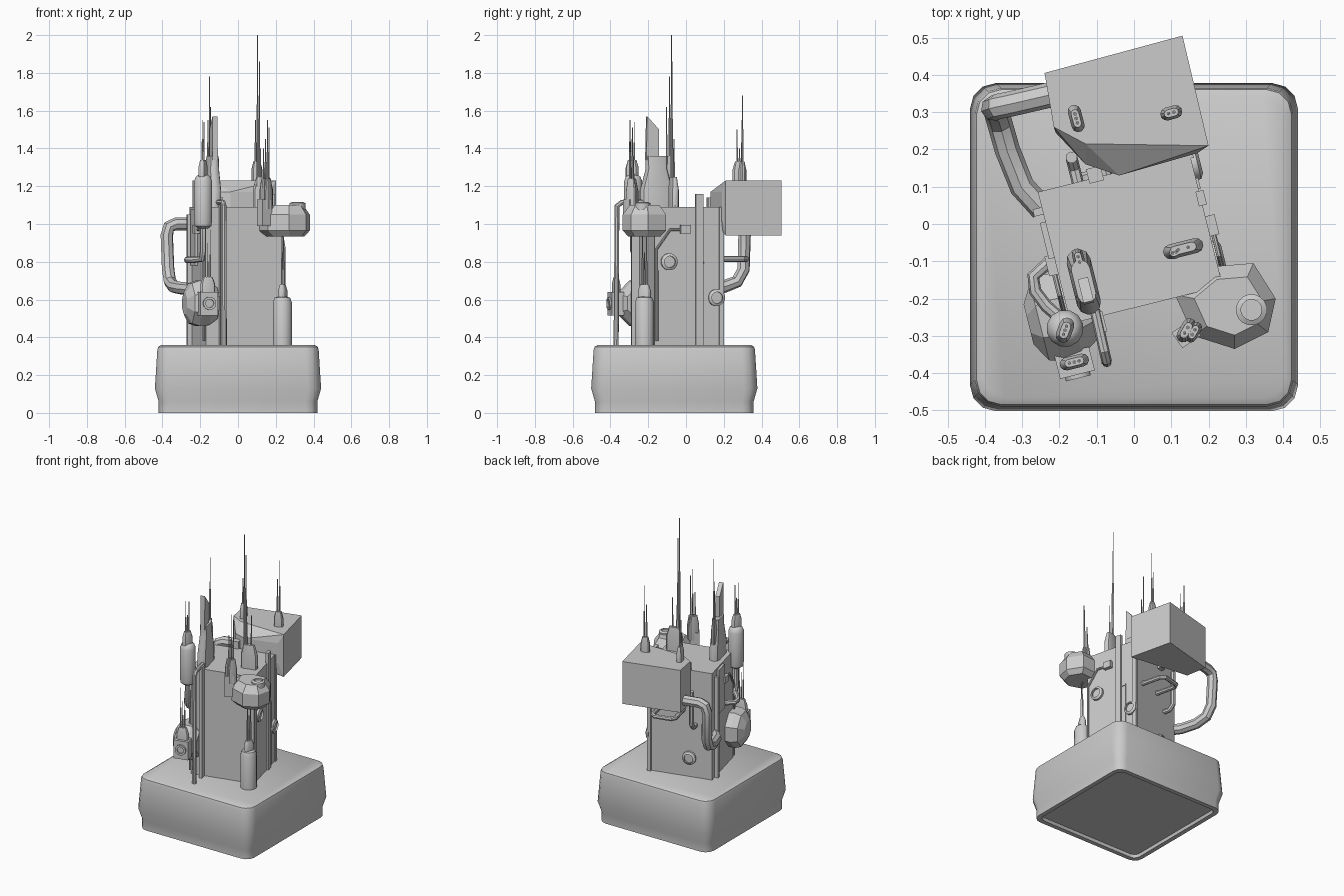
import bpy, bmesh, math
from mathutils import Vector, Matrix

cube = bpy.data.objects.get("Cube")
if cube:
    bpy.data.objects.remove(cube, do_unlink=True)

grey = bpy.data.materials.new("plain grey")
grey.use_nodes = True
grey.diffuse_color = (0.6, 0.6, 0.6, 1)
grey.node_tree.nodes["Principled BSDF"].inputs["Base Color"].default_value = (0.6, 0.6, 0.6, 1)

TILT = math.radians(14)
TOWER = Matrix.Translation((-0.01, -0.04, 0)) @ Matrix.Rotation(TILT, 4, "Z")
HALF_W, HALF_D, FLOOR, ROOF = 0.21, 0.182, 0.36, 1.09


def finish(ob, smooth=35):
    ob.data.materials.append(grey)
    bpy.ops.object.select_all(action="DESELECT")
    ob.select_set(True)
    bpy.context.view_layer.objects.active = ob
    if smooth:
        bpy.ops.object.shade_smooth_by_angle(angle=math.radians(smooth))
    return ob


def add(name, bm, matrix=Matrix(), smooth=35):
    bmesh.ops.recalc_face_normals(bm, faces=bm.faces)
    bm.transform(matrix)
    mesh = bpy.data.meshes.new(name)
    bm.to_mesh(mesh)
    bm.free()
    ob = bpy.data.objects.new(name, mesh)
    bpy.context.collection.objects.link(ob)
    return finish(ob, smooth)


def loft(name, rings, matrix=Matrix(), smooth=35):
    """Skin a list of equal point rings and cap both ends."""
    bm = bmesh.new()
    loops = [[bm.verts.new(p) for p in ring] for ring in rings]
    n = len(loops[0])
    for a, b in zip(loops, loops[1:]):
        for i in range(n):
            bm.faces.new((a[i], a[(i + 1) % n], b[(i + 1) % n], b[i]))
    bm.faces.new(loops[0][::-1])
    bm.faces.new(loops[-1])
    return add(name, bm, matrix, smooth)


def hull(name, points, matrix=Matrix()):
    bm = bmesh.new()
    for p in points:
        bm.verts.new(p)
    bmesh.ops.convex_hull(bm, input=bm.verts)
    bmesh.ops.dissolve_limit(bm, angle_limit=0.03, verts=bm.verts, edges=bm.edges)
    return add(name, bm, matrix, 0)


def box(name, lo, hi, matrix=Matrix()):
    return hull(name, [(x, y, z) for x in (lo[0], hi[0]) for y in (lo[1], hi[1])
                       for z in (lo[2], hi[2])], matrix)


def turned(name, profile, matrix=Matrix(), n=16, smooth=35):
    """Turn (radius, height) pairs about the local z axis."""
    rings = [[(r * math.cos(math.tau * (i + 0.5) / n), r * math.sin(math.tau * (i + 0.5) / n), z)
              for i in range(n)] for r, z in profile]
    return loft(name, rings, matrix, smooth)


def pipe(name, points, radius, matrix=Matrix()):
    curve = bpy.data.curves.new(name, "CURVE")
    curve.dimensions = "3D"
    curve.bevel_depth = radius
    curve.bevel_resolution = 2
    curve.use_fill_caps = True
    spline = curve.splines.new("POLY")
    spline.points.add(len(points) - 1)
    for sp, p in zip(spline.points, points):
        sp.co = (*(matrix @ Vector(p)), 1)
    ob = bpy.data.objects.new(name, curve)
    bpy.context.collection.objects.link(ob)
    bpy.ops.object.select_all(action="DESELECT")
    ob.select_set(True)
    bpy.context.view_layer.objects.active = ob
    bpy.ops.object.convert(target="MESH")
    return finish(bpy.context.object)


def at(x, y, z=0.0, turn=0.0):
    return Matrix.Translation((x, y, z)) @ Matrix.Rotation(math.radians(turn), 4, "Z")


def stadium(length, width, z, n=5):
    r, h = width / 2, length / 2 - width / 2
    return [(s * (h + r * math.sin(math.pi * i / n)), s * r * -math.cos(math.pi * i / n), z)
            for s in (1, -1) for i in range(n + 1)]


def mast(name, m, rise, length, width, tops):
    """Tapered foot with a row of stepped rods; tops are absolute heights."""
    loft(name + "_foot", [stadium(length, width, 0), stadium(length, width, rise * 0.6),
                          stadium(length * 0.65, width * 0.6, rise)], m)
    base = m.translation.z + rise * 0.6
    for i, top in enumerate(tops):
        x = length * 0.5 * ((i + 0.5) / len(tops) - 0.5)
        high = top - m.translation.z
        mid = rise * 0.6 + (top - base) * 0.55
        turned(f"{name}_rod_{i + 1}", [(0.005, rise * 0.5), (0.005, mid), (0.0025, mid), (0.0025, high)],
               m @ at(x, 0), 6)


# Plinth with rounded corners, flared skirt and recessed underside
def plinth_ring(half, corner, z):
    k = half - corner
    return [(sx * k + corner * math.cos(a), sy * k + corner * math.sin(a), z)
            for q, (sx, sy) in enumerate(((1, 1), (-1, 1), (-1, -1), (1, -1)))
            for a in [math.pi / 2 * (q + t / 3) for t in range(4)]]


loft("plinth", [plinth_ring(h, c, z) for h, c, z in (
    (0.385, 0.04, 0.02), (0.39, 0.04, 0), (0.42, 0.06, 0), (0.42, 0.06, 0.06),
    (0.44, 0.07, 0.13), (0.427, 0.07, 0.335), (0.422, 0.065, 0.35), (0.405, 0.06, FLOOR))],
    at(0, -0.062))

# Tower block and its wall fins
box("tower", (-HALF_W, -HALF_D, FLOOR - 0.02), (HALF_W, HALF_D, ROOF), TOWER)
box("right_fin", (0.2, 0.04, FLOOR), (0.222, 0.08, 1.16), TOWER)
box("right_thin_rail", (0.2, 0.105, 0.37), (0.216, 0.115, 0.8), TOWER)
box("right_thin_rail_top", (0.2, 0.085, 0.79), (0.216, 0.115, 0.8), TOWER)
box("back_corner_rail", (0.195, 0.17, FLOOR), (0.218, 0.195, ROOF), TOWER)
box("front_fin", (-0.14, -0.225, FLOOR), (-0.12, -0.17, 1.12), TOWER)
box("left_upper_plate", (-0.225, 0.0, 0.78), (-0.2, 0.1, 1.08), TOWER)
box("left_corner_plate", (-0.235, 0.12, FLOOR), (-0.2, 0.14, 1.05), TOWER)
box("roof_back_block", (-0.07, 0.17, 1.0), (-0.03, 0.21, 1.14), TOWER)

# Conduits with brackets on both side walls
for side, s in (("right", 1), ("left", -1)):
    pipe(side + "_conduit", [(s * 0.22, -0.172, 0.38), (s * 0.22, -0.172, 0.87),
                             (s * 0.22, -0.1, 0.97), (s * 0.22, 0.0, 0.97)], 0.007, TOWER)
    box(side + "_bracket", (s * 0.2, -0.045, 0.95), (s * 0.235, 0.01, 0.995), TOWER)

# Round ports on the walls
port = [(0.045, 0), (0.045, 0.014), (0.03, 0.022), (0.03, 0.01)]
facing_x = Matrix.Rotation(math.pi / 2, 4, "Y")
facing_y = Matrix.Rotation(-math.pi / 2, 4, "X")
turned("right_upper_port", port, TOWER @ at(HALF_W, -0.104, 0.8) @ facing_x)
turned("right_lower_port", port, TOWER @ at(HALF_W, 0.154, 0.61) @ facing_x)
turned("back_port", port, TOWER @ at(-0.06, HALF_D, 0.49) @ facing_y)

# Rear housing with chamfered front and left corner
outer = [(-0.24, 0.405), (0.13, 0.505), (0.2, 0.21)]
hull("rear_housing",
     [(x, y, z) for z in (0.94, 1.23) for x, y in outer + [(-0.215, 0.26)]]
     + [(-0.13, 0.215, 1.23), (0.185, 0.27, 1.23), (-0.13, 0.25, 0.945), (0.18, 0.28, 0.94)]
     + [(x, y, z) for z in (1.03, 1.17) for x, y in
        ((-0.13, 0.16), (-0.04, 0.13), (0.17, 0.19), (-0.21, 0.245))])

# Rear pipes
pipe("large_pipe", [(-0.2, 0.352, 1.0), (-0.33, 0.322, 1.0), (-0.365, 0.315, 0.985),
                    (-0.377, 0.31, 0.94), (-0.37, 0.305, 0.76), (-0.36, 0.27, 0.695),
                    (-0.34, 0.2, 0.668), (-0.3, 0.1, 0.66), (-0.245, 0.04, 0.655)], 0.034)
pipe("back_rail", [(-0.02, 0.17, 0.815), (-0.02, 0.32, 0.815), (0.0, 0.345, 0.815),
                   (0.11, 0.345, 0.815), (0.13, 0.32, 0.815), (0.13, 0.17, 0.815)], 0.015, TOWER)
pipe("back_hook", [(-0.1, 0.17, 0.72), (-0.1, 0.22, 0.72), (-0.1, 0.25, 0.75),
                   (-0.1, 0.25, 0.98)], 0.016, TOWER)

# Front guard pipe, from roof level down to the plinth
pipe("front_guard", [(-0.105, -0.23, 1.115), (-0.08, -0.34, 1.115), (-0.074, -0.365, 1.095),
                     (-0.073, -0.37, FLOOR)], 0.014)

# Faceted side pod with filler cap
plan = [(0.11, -0.19), (0.2, -0.115), (0.32, -0.105), (0.38, -0.2), (0.36, -0.29),
        (0.27, -0.335), (0.16, -0.3)]
mid = Vector((0.27, -0.22))


def pod_ring(scale, z):
    return [(*(mid + (Vector(p) - mid) * scale), z) for p in plan]


loft("side_pod", [pod_ring(0.75, 0.935), pod_ring(1, 0.965), pod_ring(1, 1.05), pod_ring(0.68, 1.1)],
     smooth=0)
turned("side_pod_cap", [(0.042, 1.07), (0.042, 1.11), (0.028, 1.117), (0.028, 1.105)], at(0.315, -0.23))
box("side_pod_clamp", (-0.03, -0.025, 0.99), (0.03, 0.025, 1.13), at(0.14, -0.295, 0, 35))
mast("side_pod_mast", at(0.14, -0.285, 1.08, 60), 0.16, 0.07, 0.035, (1.4, 1.34))
mast("pod_tall_mast", at(0.16, -0.29, 1.08, 60), 0.16, 0.06, 0.03, (1.55, 1.51))

# Canisters
turned("upper_canister", [(0.025, 0.975), (0.045, 0.99), (0.05, 1.02), (0.05, 1.225),
                          (0.04, 1.25), (0.025, 1.26)], at(-0.185, -0.28), 12)
turned("lower_canister", [(0.052, 0.355), (0.052, 0.585), (0.042, 0.61), (0.025, 0.615)],
       at(0.235, -0.22), 12)
mast("upper_canister_mast", at(-0.185, -0.285, 1.24, 70), 0.1, 0.07, 0.04, (1.55, 1.45, 1.54))
mast("lower_canister_mast", at(0.237, -0.22, 0.6, 70), 0.08, 0.07, 0.04, (0.96, 0.85, 0.93))
pipe("canister_pipe", [(-0.225, -0.1, 0.81), (-0.27, -0.14, 0.81), (-0.265, -0.18, 0.81),
                       (-0.235, -0.22, 0.81), (-0.19, -0.26, 0.815), (-0.185, -0.28, 0.86),
                       (-0.185, -0.28, 1.0)], 0.017)

# Lower faceted drum with front socket
drum = at(-0.205, -0.25, 0.58, 14) @ Matrix.Rotation(-math.pi / 2, 4, "Y")
turned("drum", [(0.09, -0.09), (0.125, -0.04), (0.13, 0.01), (0.115, 0.05), (0.06, 0.08)], drum, 8, 0)
box("drum_socket", (-0.048, -0.035, 0.515), (0.048, 0.03, 0.64), at(-0.16, -0.37, 0, 14))
turned("drum_socket_ring", [(0.035, 0), (0.035, 0.012), (0.022, 0.012), (0.022, 0.004)],
       at(-0.152, -0.402, 0.58, 14) @ Matrix.Rotation(math.pi / 2, 4, "X"))
mast("drum_mast", at(-0.16, -0.37, 0.62, 14), 0.1, 0.08, 0.035, (0.99, 0.9, 0.97))

# Tall roof fin
fin = at(-0.135, -0.155, 0, 104)
loft("roof_fin_base", [stadium(l, w, z) for l, w, z in (
    (0.18, 0.065, 1.05), (0.18, 0.065, 1.18), (0.12, 0.055, 1.29), (0.12, 0.05, 1.36))], fin)
hull("roof_fin_blade", [(x, y, z) for y in (-0.014, 0.014) for x, z in (
    (-0.06, 1.34), (0.01, 1.34), (0.01, 1.5), (-0.055, 1.57))], fin)
mast("roof_fin_mast", at(-0.148, -0.095, 1.2, 104), 0.16, 0.06, 0.03, (1.62, 1.78))

# Roof mast and housing masts
mast("roof_mast", at(0.132, -0.066, 1.08, 14), 0.17, 0.11, 0.04, (1.4, 1.45))
mast("roof_tall_mast", at(0.108, -0.076, 1.08, 14), 0.17, 0.04, 0.035, (2.0, 1.86))
mast("housing_left_mast", at(-0.155, 0.283, 1.22, 105), 0.11, 0.075, 0.035, (1.5, 1.4, 1.55))
mast("housing_right_mast", at(0.1, 0.298, 1.22, 15), 0.11, 0.06, 0.035, (1.55, 1.68))
